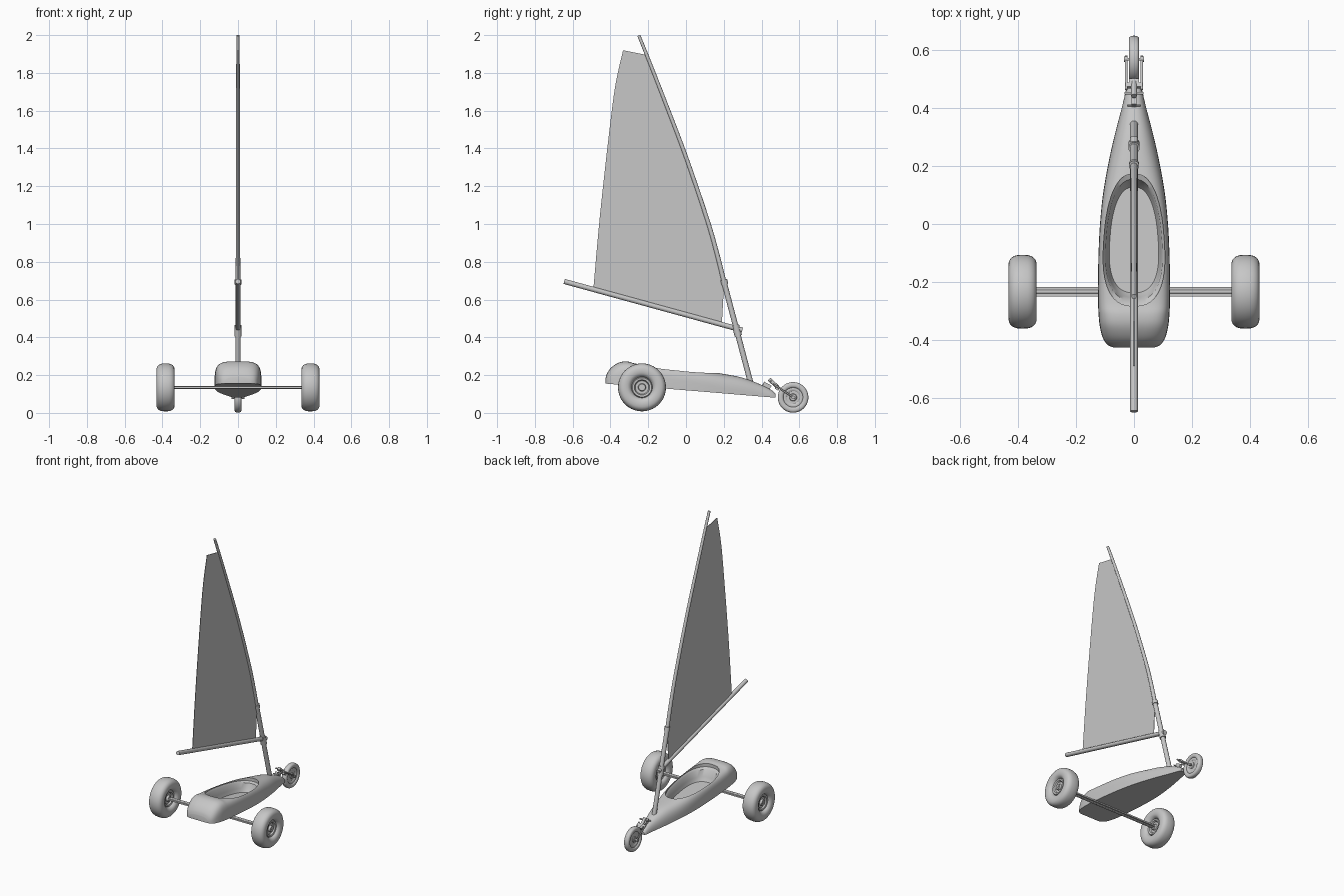
import bpy, bmesh, math
from mathutils import Vector

if "Cube" in bpy.data.objects:
    bpy.data.objects.remove(bpy.data.objects["Cube"])

grey = bpy.data.materials.new("light_grey")
grey.diffuse_color = (0.57, 0.57, 0.57, 1)
grey.use_nodes = True
grey.node_tree.nodes["Principled BSDF"].inputs["Base Color"].default_value = grey.diffuse_color


def finish(name, bm, angle=40):
    bmesh.ops.recalc_face_normals(bm, faces=bm.faces[:])
    me = bpy.data.meshes.new(name)
    bm.to_mesh(me)
    bm.free()
    me.materials.append(grey)
    me.shade_smooth()
    me.set_sharp_from_angle(angle=math.radians(angle))
    ob = bpy.data.objects.new(name, me)
    bpy.context.collection.objects.link(ob)
    return ob


def loft(name, rings, wrap=False, angle=40):
    """Skin closed rings of points; cap the ends, or join last ring to first."""
    bm = bmesh.new()
    vs = [[bm.verts.new(p) for p in r] for r in rings]
    n = len(vs[0])
    pairs = list(zip(vs, vs[1:])) + ([(vs[-1], vs[0])] if wrap else [])
    for a, b in pairs:
        for i in range(n):
            j = (i + 1) % n
            bm.faces.new((a[i], a[j], b[j], b[i]))
    if not wrap:
        bm.faces.new(vs[0])
        bm.faces.new(vs[-1])
    return finish(name, bm, angle)


def smooth_path(pts, steps=4):
    """Catmull-Rom through tuples of any length."""
    out = []
    for i in range(len(pts) - 1):
        p = [pts[max(i - 1, 0)], pts[i], pts[i + 1], pts[min(i + 2, len(pts) - 1)]]
        for k in range(steps):
            t = k / steps
            out.append(tuple(0.5 * (2 * b + (c - a) * t + (2 * a - 5 * b + 4 * c - d) * t * t
                                    + (3 * b - a - 3 * c + d) * t ** 3)
                             for a, b, c, d in zip(*p)))
    return out + [tuple(pts[-1])]


def tube(name, pts, radii, sides=16):
    pts = [Vector(p) for p in pts]
    if not isinstance(radii, (list, tuple)):
        radii = [radii] * len(pts)
    rings = []
    for i, p in enumerate(pts):
        t = (pts[min(i + 1, len(pts) - 1)] - pts[max(i - 1, 0)]).normalized()
        u = Vector((0, 1, 0)) if abs(t.x) > 0.9 else Vector((1, 0, 0))
        v = t.cross(u).normalized()
        u = v.cross(t)
        rings.append([p + radii[i] * (u * math.cos(a) + v * math.sin(a))
                      for a in (2 * math.pi * k / sides for k in range(sides))])
    return loft(name, rings)


def box(name, c, s, tilt=0.0):
    ca, sa = math.cos(tilt), math.sin(tilt)
    def pt(x, y, z):
        return (c[0] + x, c[1] + y * ca - z * sa, c[2] + y * sa + z * ca)
    hx, hy, hz = (k / 2 for k in s)
    return loft(name, [[pt(x, -hy, -hz), pt(x, hy, -hz), pt(x, hy, hz), pt(x, -hy, hz)]
                       for x in (-hx, hx)])


def lathe_x(name, c, profile, wrap=False, sides=40):
    return loft(name, [[(c[0] + x, c[1] + r * math.cos(a), c[2] + r * math.sin(a))
                        for a in (2 * math.pi * k / sides for k in range(sides))]
                       for x, r in profile], wrap, 35)


def spow(v, e):
    return math.copysign(abs(v) ** e, v)


# Hull: (y, half width, top height, squareness)
stations = smooth_path([
    (-.425, .070, .188, 3), (-.415, .092, .215, 3), (-.39, .108, .245, 3.4),
    (-.35, .118, .268, 4), (-.31, .122, .272, 4.4), (-.27, .1235, .262, 5),
    (-.2, .124, .255, 5), (-.1, .122, .245, 5), (0, .117, .234, 4.6),
    (.1, .107, .222, 3.8), (.2, .09, .206, 3), (.3, .068, .186, 2.6),
    (.4, .042, .148, 2.4), (.455, .029, .119, 2.4), (.475, .022, .1, 2.4)])


def keel(y):
    return .155 - (y + .425) * .083


def deck(y):
    for a, b in zip(stations, stations[1:]):
        if a[0] <= y <= b[0]:
            return a[2] + (b[2] - a[2]) * (y - a[0]) / (b[0] - a[0])
    return .2


rings = []
for y, w, top, n in stations:
    ring = []
    for k in range(25):
        a = math.pi * k / 24
        ring.append((w * spow(math.cos(a), 2 / n), y,
                     keel(y) + (top - keel(y)) * max(math.sin(a), 0) ** (2 / n)))
    rings.append(ring)
hull = loft("hull", rings)


# Cockpit opening: egg outline stepped in below the lip
def egg(scale, zf):
    ring = []
    for k in range(48):
        a = 2 * math.pi * k / 48
        s = spow(math.sin(a), .8)
        x = .104 * spow(math.cos(a), .8) * (1 - .15 * s) * scale
        y = -.055 + .2275 * s * scale
        ring.append((x, y, zf(y)))
    return ring


cutter = loft("cockpit_cutter", [
    egg(1, lambda y: .4), egg(1, lambda y: deck(y) - .022),
    egg(.92, lambda y: deck(y) - .032), egg(.87, lambda y: keel(y) + .045),
    egg(.8, lambda y: keel(y) + .02)])
cutter.hide_render = True
mod = hull.modifiers.new("cockpit", 'BOOLEAN')
mod.operation = 'DIFFERENCE'
mod.solver = 'EXACT'
mod.object = cutter
bpy.context.view_layer.update()
cut = bpy.data.meshes.new_from_object(hull.evaluated_get(bpy.context.evaluated_depsgraph_get()))
hull.modifiers.clear()
hull.data = cut
cut.shade_smooth()
cut.set_sharp_from_angle(angle=math.radians(40))
bpy.data.objects.remove(cutter)


# Wheels: rounded tyre plus dished rim with hub
def wheel(name, c, radius, half_w, hole):
    mid, hr = (radius + hole) / 2, (radius - hole) / 2
    sec = [2 * math.pi * k / 24 for k in range(24)]
    lathe_x(name + "_tyre", c, [(half_w * spow(math.cos(a), .74),
                                 mid + hr * spow(math.sin(a), .8)) for a in sec], True)
    half = [(.70, .16), (.70, .34), (.42, .40), (.42, .68), (.62, .78), (.66, .98), (.5, 1.08)]
    side = [(half_w * x, hole * r) for x, r in half]
    lathe_x(name + "_rim", c, side + [(-x, r) for x, r in reversed(side)])


for s, label in ((-1, "left"), (1, "right")):
    wheel(label + "_rear_wheel", (s * .3835, -.233, .135), .127, .0485, .052)
wheel("steering_wheel", (0, .567, .082), .081, .018, .05)

# Rear axle
box("rear_axle", (0, -.233, .135), (.72, .032, .01))
tube("rear_spindle", [(-.42, -.233, .135), (.42, -.233, .135)], .008)

# Steering fork
for s, label in ((-1, "left"), (1, "right")):
    tube(label + "_fork_arm", [(s * .027, .462, .152), (s * .027, .578, .076)], .0045, 10)
    tube(label + "_axle_nut", [(s * .022, .567, .082), (s * .034, .567, .082)], .009, 12)
tube("steering_axle", [(-.03, .567, .082), (.03, .567, .082)], .005, 10)
box("fork_crown", (0, .477, .142), (.058, .016, .012), -.6)
box("fork_block", (0, .485, .132), (.036, .022, .022), -.6)
tube("head_tube", [(0, .44, .178), (0, .487, .135)], .01, 12)
tube("foot_bar", [(-.032, .45, .168), (.032, .45, .168)], .005, 10)
box("nose_bracket", (0, .428, .145), (.018, .045, .022), -.5)
tube("bracket_pin", [(-.022, .408, .15), (.022, .408, .15)], .004, 8)

# Mast: straight lower tube and curved, tapering upper tube
tube("lower_mast", [(0, .342, .16), (0, .202, .69)], .0145)
tube("mast_collar", [(0, .206, .68), (0, .2, .705)], .018)
luff = smooth_path([(.202, .69), (.165, .84), (.112, 1.025), (.0, 1.355),
                    (-.11, 1.645), (-.2, 1.875), (-.25, 1.998)], 5)
tube("upper_mast", [(0, y, z) for y, z in luff],
     [.0125 - .004 * i / (len(luff) - 1) for i in range(len(luff))])

# Boom with its clamp on the mast
tube("boom", [(0, -.645, .696), (0, .298, .438)], .0135)
tube("boom_clamp", [(0, .277, .408), (0, .262, .463)], .0195)

# Sail: thin sheet between mast, boom and trailing edge
leech = smooth_path([(-.49, .66), (-.455, 1.05), (-.405, 1.5), (-.373, 1.74), (-.333, 1.92)], 4)
edge = [p for p in luff if p[1] < 1.88] + [(-.21, 1.895)]
outline = [(.19, .472)] + edge + leech[::-1]
loft("sail", [[(x, y, z) for y, z in outline] for x in (-.0015, .0015)], angle=30)
